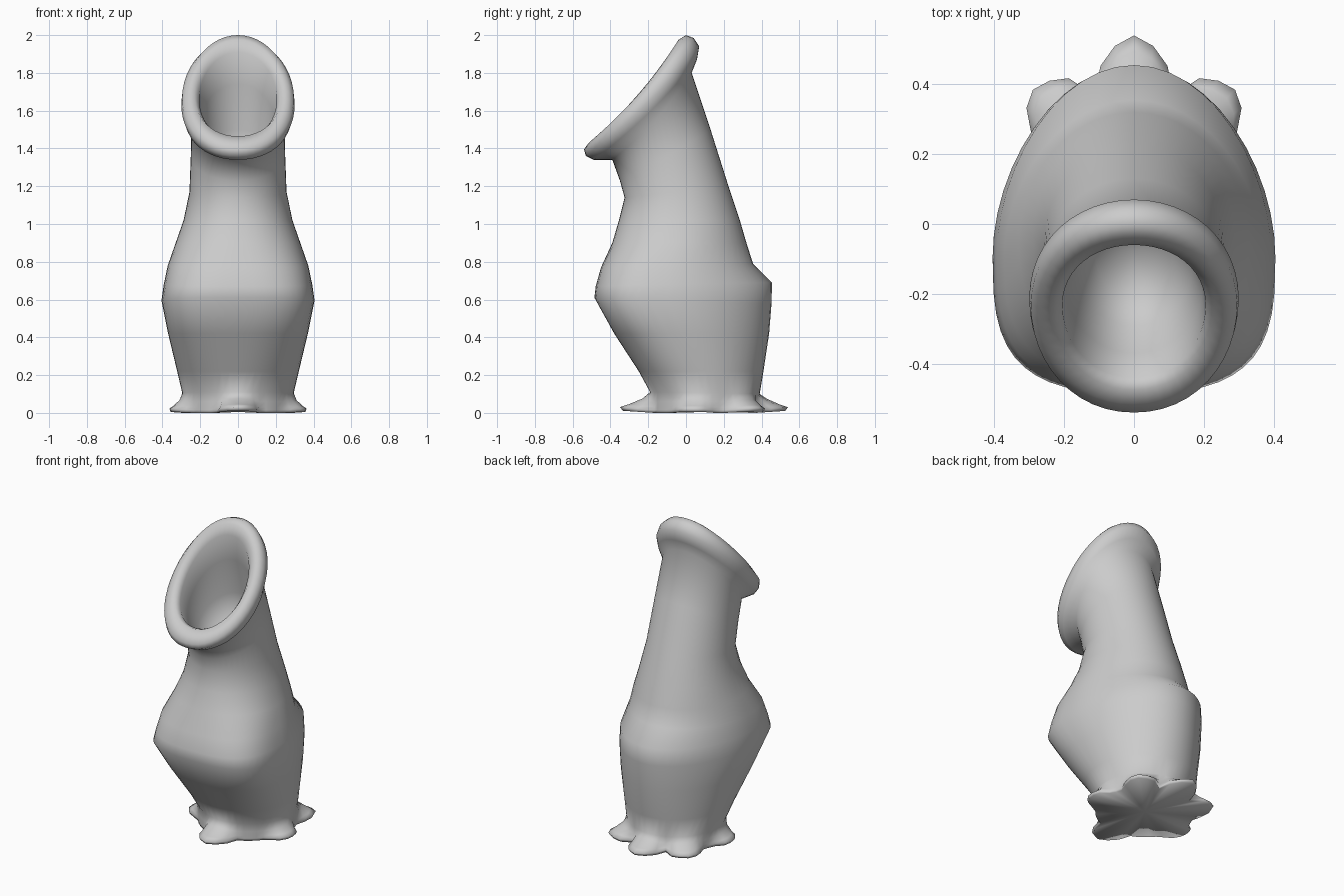
import bpy, bmesh
from math import sin, cos, radians, pi, atan2, degrees, hypot

if "Cube" in bpy.data.objects:
    bpy.data.objects.remove(bpy.data.objects["Cube"])

N = 48  # points per ring


def ring(bm, front, back, hw, power=2.0, sag=0.0, shift=0.0):
    """Closed tilted ring through a front and back (y, z) point with a half width."""
    cy, cz = (front[0] + back[0]) / 2, (front[1] + back[1]) / 2
    uy, uz = (back[0] - front[0]) / 2, (back[1] - front[1]) / 2
    out = []
    for i in range(N):
        a = 2 * pi * i / N
        c, s = cos(a), sin(a)
        p = 2 / (power if s < 0 else 2.0)      # squarer front, round back
        x = hw * abs(c) ** p * (1 if c > 0 else -1)
        t = abs(s) ** p * (1 if s > 0 else -1)
        d = sag * c * c
        y = cy + uy * t + 0.7 * d - shift * (1 - t * t)
        out.append(bm.verts.new((x, y, cz + uz * t - 0.7 * d)))
    return out


# toes: angle in degrees, reach from the base centre
TOES = [(90, 0.44), (46, 0.41), (134, 0.41), (-12, 0.375), (192, 0.375), (-90, 0.45)]
CENTRE_Y = 0.1


def toe_ring(bm, amount, z, lift):
    """Base outline pushed outward into toes."""
    out = []
    for i in range(N):
        a = 2 * pi * i / N
        x, y = 0.295 * cos(a), 0.29 * sin(a)
        r, ang = hypot(x, y), degrees(atan2(y, x))
        best = 0
        for toe, reach in TOES:
            d = abs((ang - toe + 180) % 360 - 180)
            if d < 13:
                k = 1 - 0.3 * d / 13
            else:
                k = max(0, 0.7 * (1 - (d - 13) / 8))
            best = max(best, k * (reach - r))
        r2 = r + best * amount
        out.append(bm.verts.new((r2 * cos(radians(ang)), CENTRE_Y + r2 * sin(radians(ang)),
                                 z + lift * best)))
    return out


def loft(name, rings_fn):
    bm = bmesh.new()
    rings, start, end = rings_fn(bm)
    for a, b in zip(rings, rings[1:]):
        for i in range(N):
            j = (i + 1) % N
            bm.faces.new((a[i], a[j], b[j], b[i]))
    for loop, tip in ((rings[0], start), (rings[-1], end)):
        v = bm.verts.new(tip)
        for i in range(N):
            bm.faces.new((loop[i], loop[(i + 1) % N], v))
    bmesh.ops.recalc_face_normals(bm, faces=bm.faces)
    me = bpy.data.meshes.new(name)
    bm.to_mesh(me)
    bm.free()
    ob = bpy.data.objects.new(name, me)
    bpy.context.collection.objects.link(ob)
    for p in me.polygons:
        p.use_smooth = True
    return ob


# front (y, z), back (y, z), half width, front squareness, sag, forward shift
SECTIONS = [
    # belly
    ((-0.19, 0.11), (0.39, 0.10), 0.295, 2.0),
    ((-0.25, 0.22), (0.41, 0.22), 0.322, 2.1, 0, 0.02),
    ((-0.38, 0.42), (0.44, 0.42), 0.37, 2.4, 0, 0.05),
    ((-0.485, 0.61), (0.453, 0.58), 0.405, 2.7, 0, 0.08),
    ((-0.478, 0.67), (0.455, 0.69), 0.393, 2.6, 0, 0.08),
    ((-0.45, 0.77), (0.355, 0.79), 0.372, 2.5, 0, 0.05),
    ((-0.39, 0.90), (0.32, 0.90), 0.33, 2.2, 0, 0.02),
    # neck
    ((-0.355, 1.02), (0.285, 1.02), 0.288, 2.1),
    ((-0.325, 1.14), (0.225, 1.20), 0.257),
    ((-0.35, 1.23), (0.13, 1.50), 0.25, 2.0, 0.01),
    ((-0.39, 1.34), (0.03, 1.80), 0.245, 2.0, 0.025),
    # rolled lip
    ((-0.49, 1.34), (0.058, 1.87), 0.285, 2.1, 0.025),
    ((-0.53, 1.36), (0.07, 1.94), 0.30, 2.1, 0.025),
    ((-0.54, 1.395), (0.04, 1.985), 0.295, 2.1, 0.025),
    ((-0.515, 1.43), (0.0, 2.0), 0.268, 2.1, 0.025),
    ((-0.475, 1.465), (-0.04, 1.975), 0.232, 2.1, 0.025),
    ((-0.44, 1.455), (-0.06, 1.91), 0.205, 2.1, 0.025),
    # hollow inside
    ((-0.37, 1.36), (-0.035, 1.74), 0.195, 2.0, 0.02),
    ((-0.29, 1.27), (0.03, 1.50), 0.165),
    ((-0.21, 1.21), (0.04, 1.34), 0.11),
]


def body(bm):
    rings = [toe_ring(bm, 0.9, 0.0, 0.07),
             toe_ring(bm, 1.0, 0.015, 0.1),
             toe_ring(bm, 0.7, 0.03, 0.1),
             toe_ring(bm, 0.25, 0.06, 0.1)]
    rings += [ring(bm, *s) for s in SECTIONS]
    return rings, (0, CENTRE_Y, 0.005), (0, -0.08, 1.23)


loft("hollow_body_with_toes", body)
